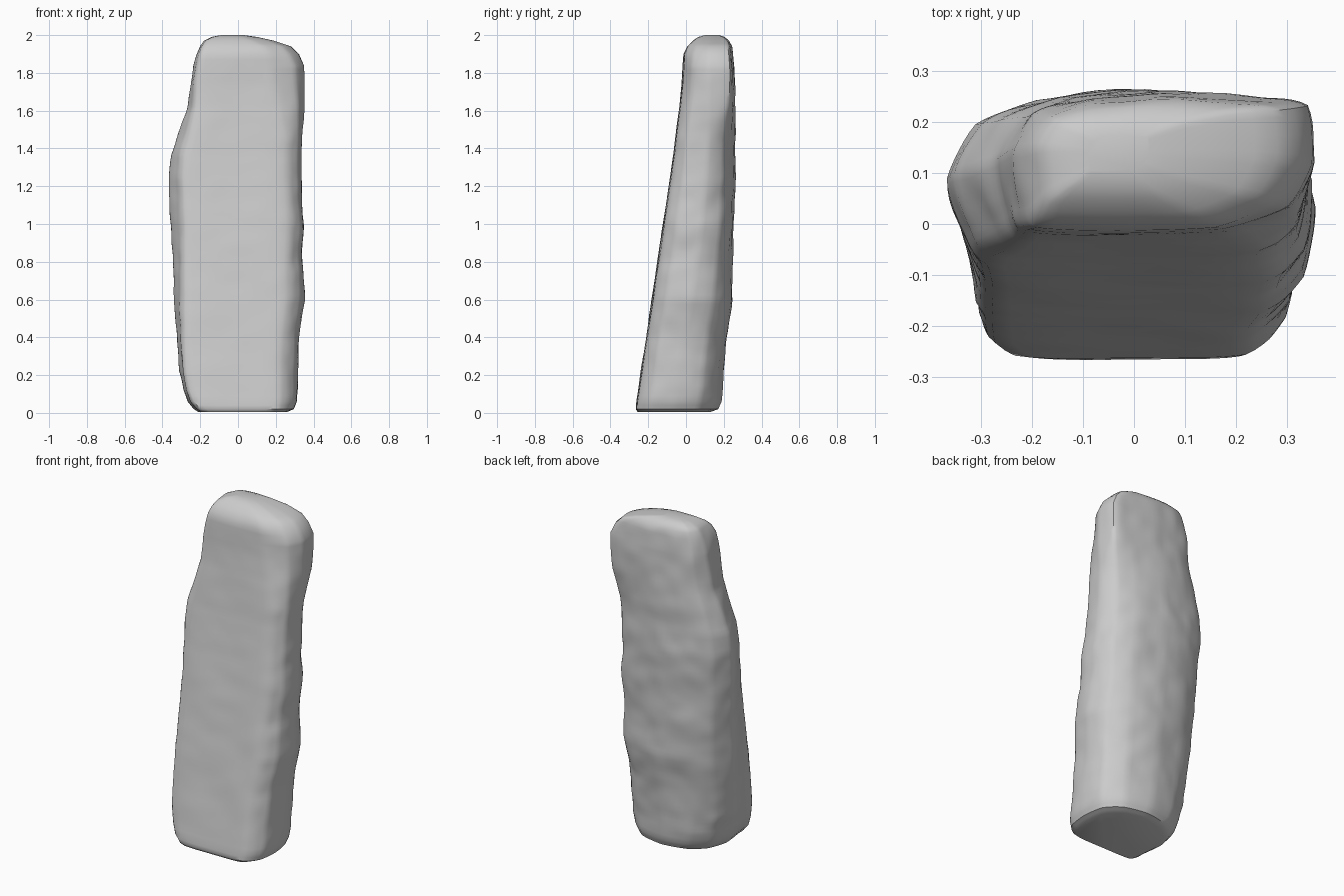
import bpy, bmesh
from mathutils import Vector, noise

if "Cube" in bpy.data.objects:
    bpy.data.objects.remove(bpy.data.objects["Cube"])

SEG = 6  # samples per profile span

# Normalised cross-sections (anticlockwise from front left): foot, middle, head
LOW = [(-.87, -.98), (0, -1), (.68, -.97), (.94, -.66), (1, -.1), (.92, .5),
       (.6, .86), (.05, 1), (-.5, .87), (-.84, .55), (-1, 0), (-.95, -.6)]
MID = [(-.78, -.98), (-.1, -1), (.72, -.97), (.96, -.62), (1, .1), (.86, .6),
       (.55, .88), (.02, 1), (-.5, .87), (-.84, .6), (-1, 0), (-.93, -.52)]
HIGH = [(-.9, -.95), (-.2, -1), (.4, -.95), (.82, -.6), (1, 0), (.97, .84),
        (.6, .95), (0, 1), (-.5, .93), (-.84, .72), (-1, .2), (-.98, -.5)]
STAGES = [(.25, LOW), (1.0, MID), (1.45, MID), (1.8, HIGH)]

# Height, left, right, front, back
KEYS = [(0.005, -.21, .26, -.255, .13), (.02, -.235, .295, -.265, .17),
        (.06, -.27, .312, -.262, .188), (.12, -.295, .317, -.252, .195),
        (.22, -.315, .32, -.237, .2), (.4, -.325, .325, -.21, .215),
        (.6, -.335, .35, -.18, .243), (.8, -.345, .342, -.15, .25),
        (1.0, -.355, .35, -.12, .255), (1.25, -.363, .335, -.083, .262),
        (1.37, -.352, .335, -.065, .262), (1.5, -.31, .343, -.05, .262),
        (1.62, -.272, .352, -.035, .262), (1.75, -.25, .352, -.022, .258),
        (1.84, -.235, .35, -.018, .255), (1.9, -.218, .322, -.014, .25),
        (1.94, -.2, .28, .005, .243), (1.97, -.18, .19, .035, .228),
        (1.99, -.14, .1, .065, .205), (2.0, -.09, .03, .1, .175)]


def smooth_loop(pts):
    """Closed curve through the points, Catmull-Rom pulled slightly towards straight."""
    out, n = [], len(pts)
    for i in range(n):
        a, b, c, d = (Vector(pts[(i + k) % n]) for k in (-1, 0, 1, 2))
        for s in range(SEG):
            t = s / SEG
            curve = .5 * (2 * b + (c - a) * t + (2 * a - 5 * b + 4 * c - d) * t ** 2
                          + (3 * b - a - 3 * c + d) * t ** 3)
            out.append(curve.lerp(b.lerp(c, t), .4))
    return out


LOOPS = [(z, smooth_loop(p)) for z, p in STAGES]


def section(z):
    """Cross-section blended between the stages at a height."""
    for (z0, a), (z1, b) in zip(LOOPS, LOOPS[1:]):
        if z <= z1:
            f = max(0, (z - z0) / (z1 - z0))
            return [p.lerp(q, f) for p, q in zip(a, b)]
    return LOOPS[-1][1]


def roughen(p, v):
    """Weathering offset, gentler on the dressed front face."""
    amount = .35 if v < -.85 else .8
    broad = noise.noise(p * 4.5 + Vector((3, 7, 1)))
    fine = noise.noise(p * 11)
    return amount * (.01 * broad + .006 * fine)


# Stack of weathered rings
bm = bmesh.new()
levels = []
for a, b in zip(KEYS, KEYS[1:]):
    n = max(2, round((b[0] - a[0]) / .025))
    levels += [[x + (y - x) * k / n for x, y in zip(a, b)] for k in range(n)]
levels.append(KEYS[-1])

rings = []
for z, left, right, front, back in levels:
    cx, cy = (left + right) / 2, (front + back) / 2
    ring = []
    for u, v in section(z):
        co = Vector((cx + u * (right - left) / 2, cy + v * (back - front) / 2, z))
        out = Vector((u, v, 0)).normalized()
        fade = min(1, z / .1, (2 - z) / .06)
        co += out * roughen(co, v) * fade
        ring.append(bm.verts.new(co))
    rings.append(ring)

for r0, r1 in zip(rings, rings[1:]):
    for i in range(len(r0)):
        j = (i + 1) % len(r0)
        bm.faces.new((r0[i], r0[j], r1[j], r1[i]))

# Flat foot and crown
bm.faces.new(rings[0][::-1])
bm.faces.new(rings[-1])

mesh = bpy.data.meshes.new("standing_stone")
bm.to_mesh(mesh)
bm.free()
stone = bpy.data.objects.new("standing_stone", mesh)
bpy.context.collection.objects.link(stone)
bpy.context.view_layer.objects.active = stone
stone.select_set(True)
bpy.ops.object.shade_smooth_by_angle(angle=0.7)
